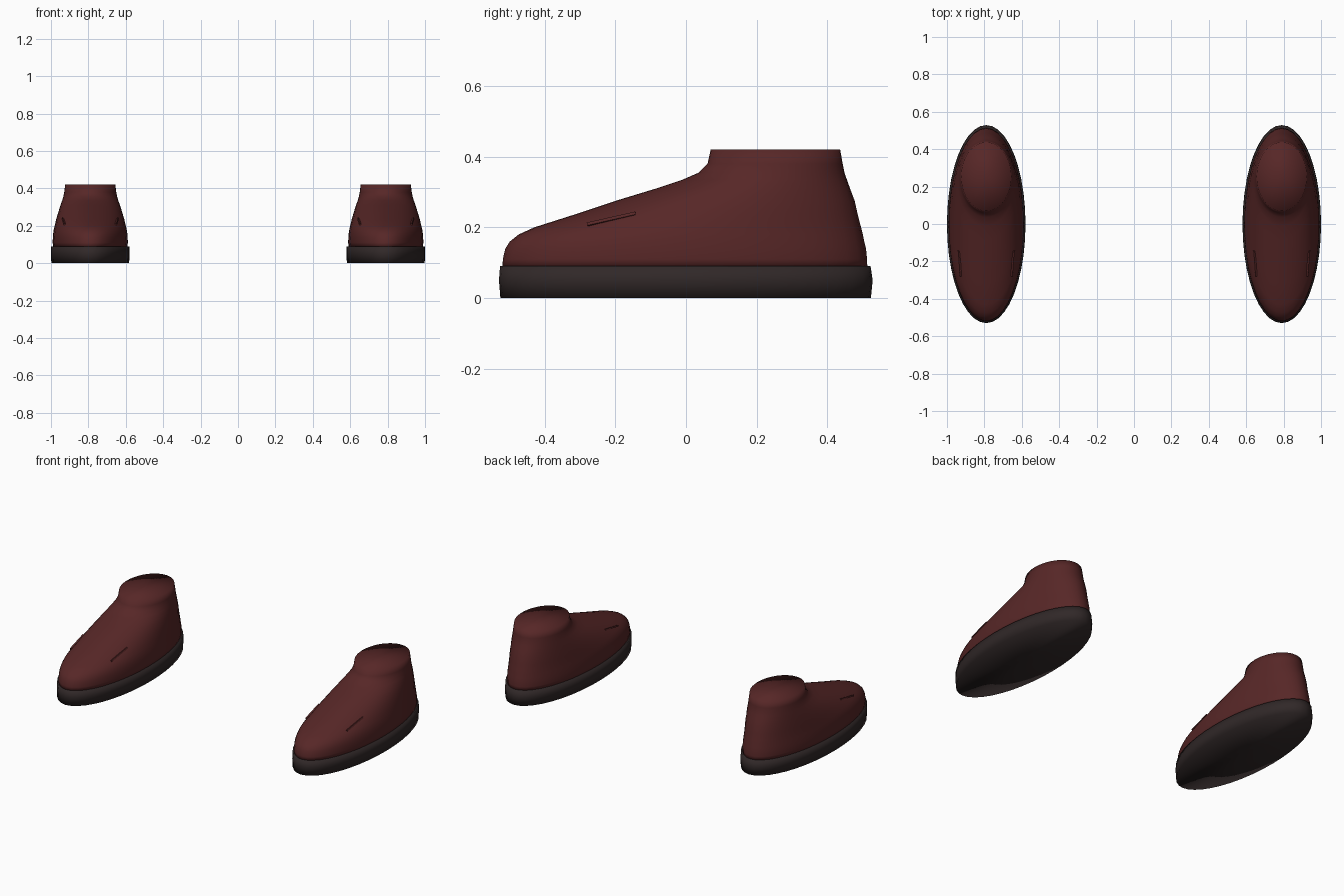
import bpy, bmesh, math
from mathutils import Vector

if "Cube" in bpy.data.objects:
    bpy.data.objects.remove(bpy.data.objects["Cube"], do_unlink=True)

SEGMENTS = 40


def material(name, colour):
    mat = bpy.data.materials.new(name)
    mat.use_nodes = True
    mat.diffuse_color = colour
    bsdf = mat.node_tree.nodes["Principled BSDF"]
    bsdf.inputs["Base Color"].default_value = colour
    bsdf.inputs["Roughness"].default_value = 0.7
    return mat


leather = material("oxblood leather", (0.095, 0.02, 0.02, 1))
rubber = material("dark rubber", (0.03, 0.021, 0.021, 1))


def finish(name, bm, mat, x, smooth):
    bmesh.ops.recalc_face_normals(bm, faces=bm.faces)
    for face in bm.faces:
        face.smooth = smooth
    mesh = bpy.data.meshes.new(name)
    bm.to_mesh(mesh)
    bm.free()
    mesh.materials.append(mat)
    obj = bpy.data.objects.new(name, mesh)
    obj.location.x = x
    bpy.context.collection.objects.link(obj)
    return obj


def loft(name, rings, mat, x):
    """Stack ellipses given as (z, front y, back y, half width); fan both ends."""
    bm = bmesh.new()
    loops = []
    for z, front, back, half in rings:
        mid, reach = (front + back) / 2, (back - front) / 2
        angles = [math.tau * i / SEGMENTS for i in range(SEGMENTS)]
        loops.append([bm.verts.new((half * math.cos(a), mid + reach * math.sin(a), z))
                      for a in angles])
    for low, high in zip(loops, loops[1:]):
        for i in range(SEGMENTS):
            j = (i + 1) % SEGMENTS
            bm.faces.new((low[i], low[j], high[j], high[i]))
    for loop, ring in ((loops[0], rings[0]), (loops[-1], rings[-1])):
        centre = bm.verts.new((0, (ring[1] + ring[2]) / 2, ring[0]))
        for i in range(SEGMENTS):
            bm.faces.new((loop[i], loop[(i + 1) % SEGMENTS], centre))
    return finish(name, bm, mat, x, True)


def seam(name, side, x):
    """Thin raised strip lying along one side of the toe."""
    start = Vector((side * 0.137, -0.28, 0.208))
    end = Vector((side * 0.147, -0.143, 0.239))
    along = (end - start).normalized()
    out = Vector((side, -0.2, 0.4))
    out = (out - along * out.dot(along)).normalized()
    up = along.cross(out)
    bm = bmesh.ops.create_cube
    mesh = bmesh.new()
    bm(mesh, size=1)
    middle = (start + end) / 2
    for v in mesh.verts:
        v.co = (middle + along * v.co.x * (end - start).length
                + out * v.co.y * 0.009 + up * v.co.z * 0.009)
    return finish(name, mesh, leather, x, False)


sole_rings = [(0, -0.526, 0.524, 0.208), (0.05, -0.53, 0.529, 0.21),
              (0.09, -0.527, 0.523, 0.209)]
upper_rings = [(0.085, -0.52, 0.514, 0.198), (0.11, -0.519, 0.513, 0.201),
               (0.14, -0.512, 0.51, 0.2), (0.16, -0.499, 0.505, 0.198),
               (0.18, -0.474, 0.501, 0.195), (0.20, -0.43, 0.496, 0.19),
               (0.235, -0.32, 0.487, 0.182), (0.275, -0.2, 0.478, 0.17),
               (0.31, -0.085, 0.465, 0.159), (0.335, -0.01, 0.456, 0.15),
               (0.355, 0.036, 0.449, 0.144), (0.38, 0.061, 0.444, 0.139),
               (0.42, 0.07, 0.437, 0.134)]

# Matching pair of shoes
for foot, x in (("right", -0.79), ("left", 0.79)):
    loft(foot + "_sole", sole_rings, rubber, x)
    loft(foot + "_upper", upper_rings, leather, x)
    for place, side in (("right", -1), ("left", 1)):
        seam(f"{foot}_shoe_{place}_seam", side, x)
